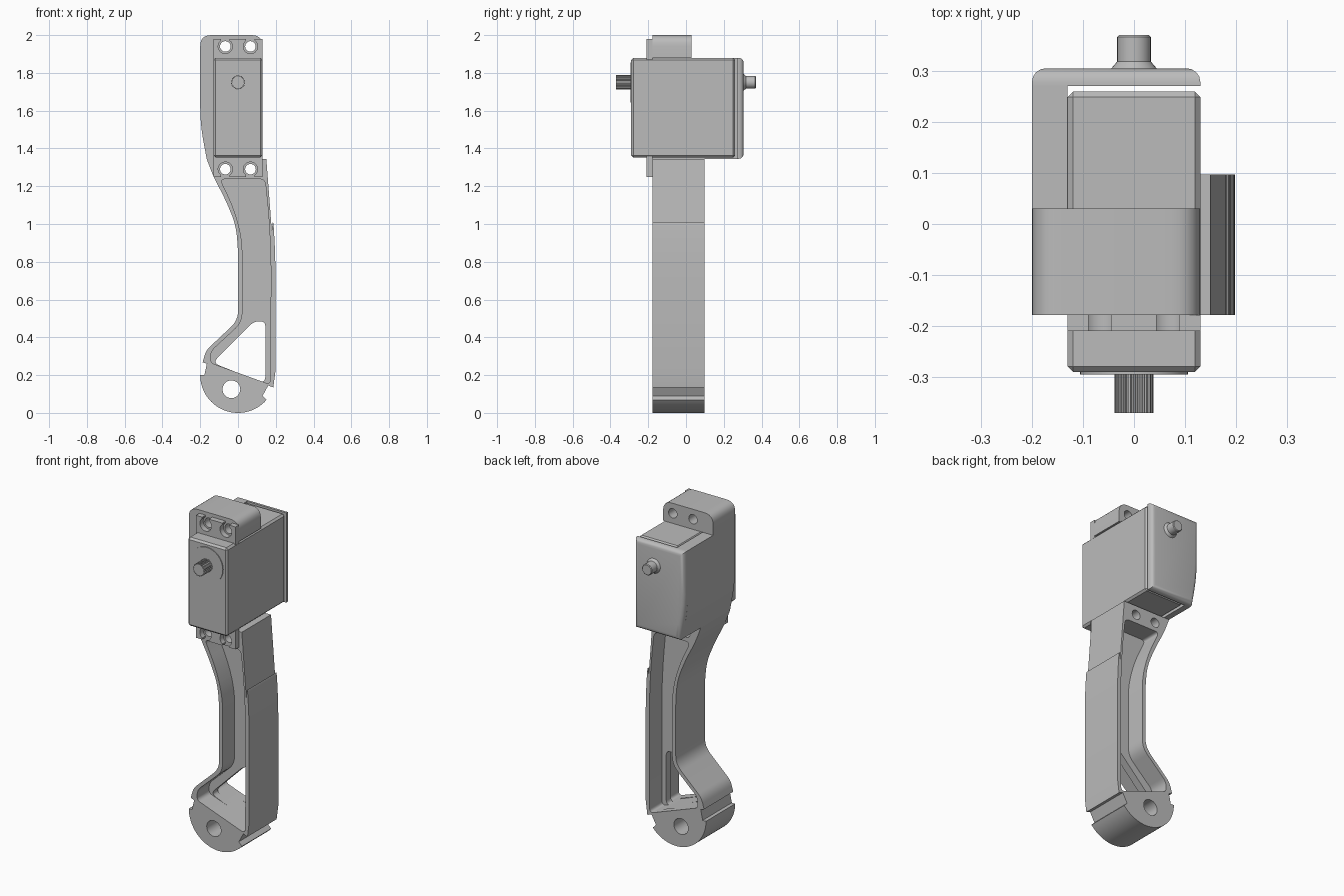
import bpy, bmesh, math
from mathutils import Vector

old = bpy.data.objects.get("Cube")
if old:
    bpy.data.objects.remove(old, do_unlink=True)

grey = bpy.data.materials.new("plain_grey")
grey.use_nodes = True
grey.diffuse_color = (0.5, 0.5, 0.5, 1)
grey.node_tree.nodes["Principled BSDF"].inputs["Base Color"].default_value = (0.5, 0.5, 0.5, 1)


def rounded(points, steps=6):
    """Round each (x, z, cut) corner; cut is the distance trimmed along its edges."""
    out = []
    for i, (x, z, *cut) in enumerate(points):
        p = Vector((x, z))
        if not cut:
            out.append(p)
            continue
        a = Vector(points[i - 1][:2]) - p
        b = Vector(points[(i + 1) % len(points)][:2]) - p
        t = min(cut[0], a.length * 0.49, b.length * 0.49)
        a, b = p + a.normalized() * t, p + b.normalized() * t
        for k in range(steps + 1):
            s = k / steps
            out.append(a * (1 - s) ** 2 + p * 2 * s * (1 - s) + b * s * s)
    return out


def arc(x, z, r, start=0, end=360, n=32):
    """Points on an arc in the xz plane; a full circle omits its repeat."""
    full = abs(end - start) == 360
    angles = [math.radians(start + (end - start) * k / (n if full else n - 1)) for k in range(n)]
    return [(x + r * math.cos(a), z + r * math.sin(a)) for a in angles]


def prism(name, outline, y0, y1, bevel=0, segments=1, back_only=False, scale=1, centre=(0, 0)):
    """Extrude an xz outline along y, optionally tapering or bevelling it."""
    bm = bmesh.new()
    front = [bm.verts.new((p[0], y0, p[1])) for p in outline]
    back = [bm.verts.new((centre[0] + (p[0] - centre[0]) * scale, y1,
                          centre[1] + (p[1] - centre[1]) * scale)) for p in outline]
    bm.faces.new(front)
    bm.faces.new(back[::-1])
    for i in range(len(front)):
        bm.faces.new((front[i - 1], front[i], back[i], back[i - 1]))
    bmesh.ops.recalc_face_normals(bm, faces=bm.faces)
    if bevel:
        edges = [e for e in bm.edges if not back_only or all(v in back for v in e.verts)]
        bmesh.ops.bevel(bm, geom=edges, offset=bevel, segments=segments,
                        profile=0.5, affect="EDGES", clamp_overlap=True)
    mesh = bpy.data.meshes.new(name)
    bm.to_mesh(mesh)
    bm.free()
    mesh.materials.append(grey)
    obj = bpy.data.objects.new(name, mesh)
    bpy.context.collection.objects.link(obj)
    return obj


def cut(obj, outline, y0, y1):
    """Subtract an extruded outline from a part."""
    cutter = prism("cutter", outline, y0, y1)
    cutter.hide_render = True
    mod = obj.modifiers.new("cut", "BOOLEAN")
    mod.operation, mod.solver, mod.object = "DIFFERENCE", "EXACT", cutter
    bpy.context.view_layer.objects.active = obj
    bpy.ops.object.modifier_apply(modifier=mod.name)
    bpy.data.objects.remove(cutter, do_unlink=True)


def box(x0, x1, z0, z1):
    return [(x0, z0), (x1, z0), (x1, z1), (x0, z1)]


FRONT, LEG_BACK, TAB_BACK = -0.178, 0.097, 0.03
BASE, TOP, SIDE = 1.345, 1.88, 0.13
AXIS = 1.75
HOLES = (-0.067, 0.066)

# Curved leg with rounded foot and the two stop notches
leg_outline = rounded([
    (0.15, BASE), (-0.166, BASE), (-0.13, 1.25, .06), (-0.067, 1.13, .06),
    (-0.013, 1.0, .06), (0, 0.88, .06), (0, 0.49, .05), (-0.17, 0.33, .03),
    (-0.187, 0.268), (-0.165, 0.26), (-0.178, 0.2)])
leg_outline += arc(0, 0.2, 0.2, 180, 319)
leg_outline += rounded([
    (0.13, 0.09), (0.16, 0.145), (0.187, 0.135), (0.198, 0.22),
    (0.198, 0.83, .1), (0.185, 1.06, .1)])
leg = prism("leg", leg_outline, FRONT, LEG_BACK)

# Deep pockets on both sides of a central web
pocket = rounded([
    (-0.095, 1.238, .03), (-0.02, 1.08, .08), (0.023, 0.92, .08),
    (0.023, 0.48, .05), (-0.145, 0.325, .03), (-0.145, 0.265, .02),
    (0.172, 0.15, .03), (0.174, 0.82, .1), (0.163, 1.04, .1), (0.143, 1.238, .03)])
cut(leg, pocket, FRONT - 0.1, -0.065)
cut(leg, pocket, -0.02, LEG_BACK + 0.1)

# Triangular window through the web, pivot hole and lower screw holes
cut(leg, rounded([(-0.135, 0.265, .04), (0.145, 0.155, .04),
                  (0.145, 0.485, .05), (0.085, 0.485, .05)]), -0.12, 0.05)
cut(leg, arc(-0.035, 0.125, 0.047), -0.4, 0.4)

# Tab above the motor
tab = prism("top_tab", rounded([
    (-0.2, TOP), (SIDE, TOP), (SIDE, 2.0, .09), (-0.2, 2.0, .11)]), FRONT, TAB_BACK)

for part, z in ((leg, 1.29), (tab, 1.94)):
    for x in HOLES:
        cut(part, arc(x, z, 0.028, n=24), -0.4, 0.4)

# Side wall and rear cover carrying the idle pivot
prism("side_wall", rounded([
    (-0.2, TOP), (-0.2, 1.53, .1), (-0.166, BASE), (-SIDE, BASE), (-SIDE, TOP)]), FRONT, 0.27)
prism("rear_cover", rounded([
    (-0.2, TOP), (-0.2, 1.53, .1), (-0.166, BASE), (SIDE, BASE), (SIDE, TOP)], steps=3),
    0.27, 0.305, bevel=0.027, segments=4, back_only=True)
prism("rear_pivot_collar", arc(0, AXIS, 0.046), 0.303, 0.318, scale=0.72, centre=(0, AXIS))
prism("rear_pivot", arc(0, AXIS, 0.033), 0.305, 0.37, bevel=0.004, back_only=True)

# Motor body and output shaft
prism("motor_body", box(-SIDE, SIDE, 1.352, TOP), -0.29, 0.26, bevel=0.011)
prism("output_boss", arc(0, AXIS, 0.106, n=40), -0.295, -0.28)
teeth = 25
spline = []
for i in range(teeth):
    for step, r in ((0, 0.038), (0.4, 0.038), (0.5, 0.033), (0.9, 0.033)):
        a = math.tau * (i + step) / teeth
        spline.append((r * math.cos(a), AXIS + r * math.sin(a)))
prism("output_spline", spline, -0.37, -0.29)

# Mounting ears with open keyhole slots
for name, z0, z1, z, way in (("lower_ear", 1.25, 1.36, 1.29, -1), ("upper_ear", 1.87, 1.98, 1.94, 1)):
    ear = prism(name, box(-SIDE, SIDE, z0, z1), -0.21, FRONT)
    for x in HOLES:
        slot = arc(x, z, 0.038, 90 * way + 36, 90 * way + 324, 24)
        slot += [(x + 0.0223 * way, z + 0.1 * way), (x - 0.0223 * way, z + 0.1 * way)]
        cut(ear, slot, -0.3, -0.1)

# Smooth the curved walls, keep corners crisp
bpy.ops.object.select_all(action="DESELECT")
for obj in bpy.context.collection.objects:
    if obj.type == "MESH" and grey.name in obj.data.materials:
        obj.select_set(True)
        bpy.context.view_layer.objects.active = obj
bpy.ops.object.shade_smooth_by_angle(angle=math.radians(30))
